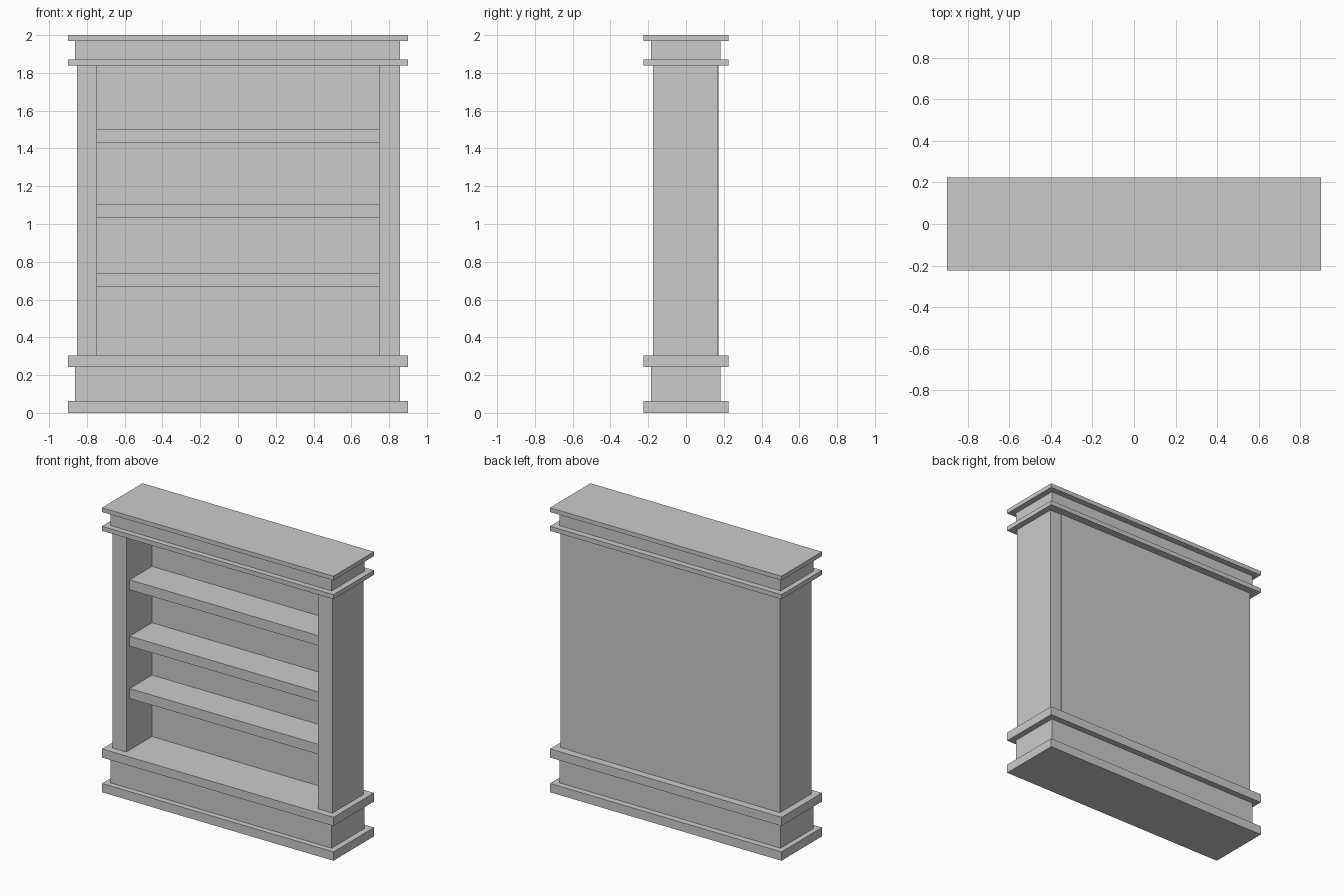
import bpy

if "Cube" in bpy.data.objects:
    bpy.data.objects.remove(bpy.data.objects["Cube"])


def box(name, x0, x1, y0, y1, z0, z1):
    """Axis-aligned box given by its extents."""
    bpy.ops.mesh.primitive_cube_add(
        size=1, location=((x0 + x1) / 2, (y0 + y1) / 2, (z0 + z1) / 2))
    ob = bpy.context.object
    ob.name = name
    ob.scale = (x1 - x0, y1 - y0, z1 - z0)
    bpy.ops.object.transform_apply(location=False, rotation=False, scale=True)
    return ob


# Overhanging slabs of the plinth and cornice
for name, z0, z1 in (("plinth_foot", 0, 0.062), ("plinth_cap", 0.244, 0.305),
                     ("cornice_lower", 1.838, 1.87), ("cornice_top", 1.97, 2.0)):
    box(name, -0.9, 0.9, -0.225, 0.225, z0, z1)

# Recessed blocks between the slabs
for name, z0, z1 in (("plinth_block", 0.062, 0.244), ("cornice_block", 1.87, 1.97)):
    box(name, -0.863, 0.858, -0.185, 0.182, z0, z1)

# Side posts
box("left_post", -0.852, -0.746, -0.175, 0.167, 0.305, 1.838)
box("right_post", 0.746, 0.858, -0.175, 0.167, 0.305, 1.838)

# Back panel, standing slightly proud of the posts at the rear
box("back_panel", -0.852, 0.767, 0.11, 0.172, 0.305, 1.838)

# Shelves
for i, z in enumerate((0.667, 1.035, 1.431)):
    box(f"shelf_{i + 1}", -0.746, 0.746, -0.138, 0.11, z, z + 0.07)
